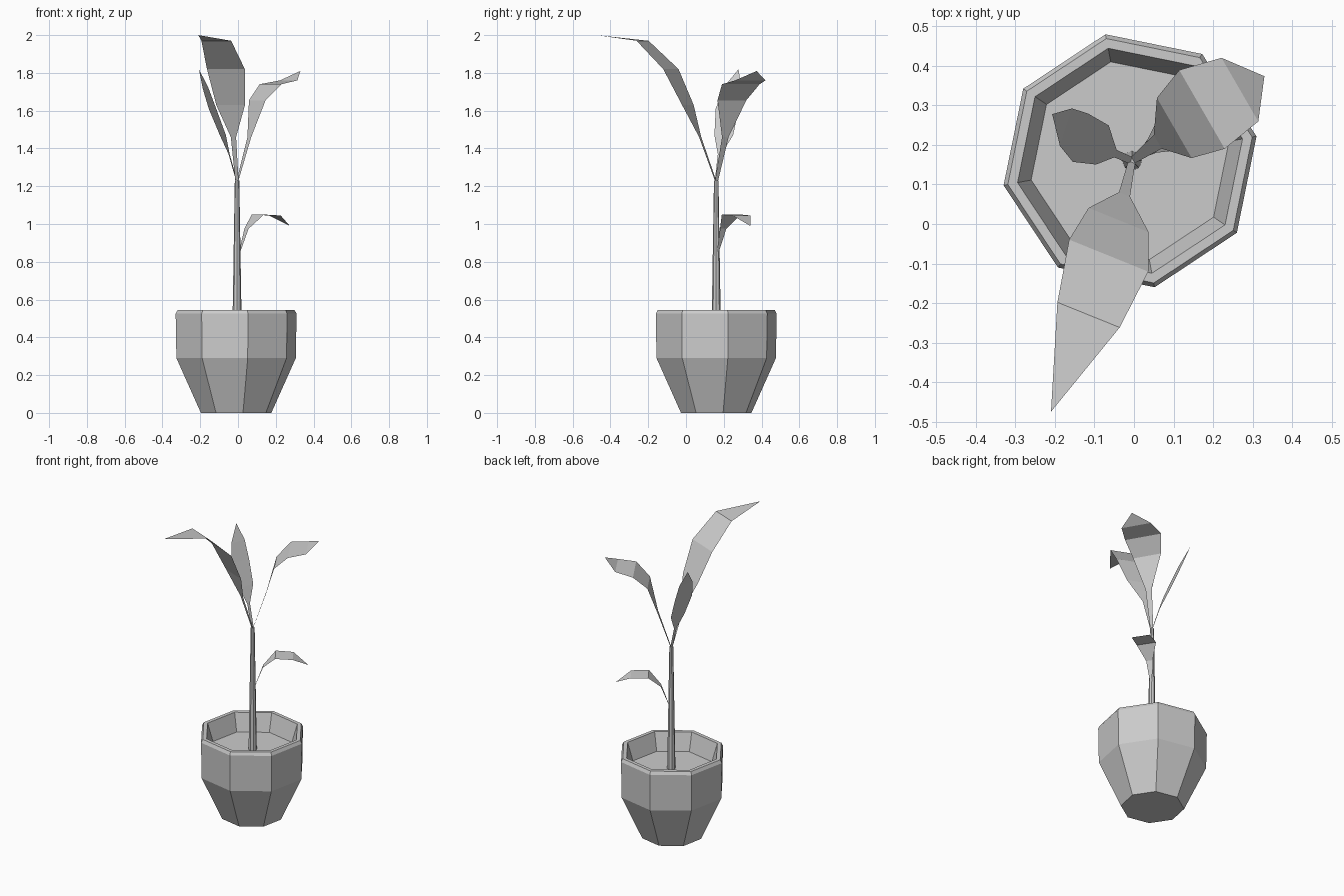
import bpy
import bmesh
from math import cos, sin, radians
from mathutils import Vector

default_cube = bpy.data.objects.get("Cube")
if default_cube:
    bpy.data.objects.remove(default_cube, do_unlink=True)

# One plain grey for every part
grey = bpy.data.materials.new("plain_grey")
grey.use_nodes = True
colour = (0.6, 0.6, 0.6, 1)
grey.diffuse_color = colour
grey.node_tree.nodes["Principled BSDF"].inputs["Base Color"].default_value = colour

AXIS = Vector((-0.01, 0.16, 0))


def finish(name, bm):
    mesh = bpy.data.meshes.new(name)
    bm.to_mesh(mesh)
    bm.free()
    mesh.materials.append(grey)
    obj = bpy.data.objects.new(name, mesh)
    bpy.context.collection.objects.link(obj)
    return obj


def ring(bm, radius, height, sides, turn, centre):
    angles = [radians(turn + 360 * i / sides) for i in range(sides)]
    return [bm.verts.new(centre + Vector((radius * cos(a), radius * sin(a), height)))
            for a in angles]


def lathe(name, profile, sides, turn=0, centre=AXIS):
    """Revolve (radius, height) pairs and close both ends."""
    bm = bmesh.new()
    rings = [ring(bm, r, z, sides, turn, centre) for r, z in profile]
    for low, high in zip(rings, rings[1:]):
        for i in range(sides):
            j = (i + 1) % sides
            bm.faces.new((low[i], low[j], high[j], high[i]))
    bm.faces.new(rings[0][::-1])
    bm.faces.new(rings[-1])
    return finish(name, bm)


def leaf(name, across, root, rows, tip):
    """Folded blade: rows are (x, y, z, half width), ending in a point."""
    bm = bmesh.new()
    side = Vector((cos(radians(across)), sin(radians(across)), 0))
    pairs = []
    for x, y, z, half in [root] + rows:
        middle = Vector((x, y, z))
        pairs.append((bm.verts.new(middle - side * half),
                      bm.verts.new(middle + side * half)))
    for (a, b), (d, c) in zip(pairs, pairs[1:]):
        bm.faces.new((a, b, c, d))
    bm.faces.new((*pairs[-1], bm.verts.new(tip)))
    return finish(name, bm)


# Faceted pot with a bevelled rim, its inner wall closing on the soil
lathe("pot", [(0.19, 0), (0.322, 0.29), (0.326, 0.525), (0.315, 0.545),
              (0.29, 0.545), (0.255, 0.43)], sides=8, turn=101)

# Tapered stem
lathe("stem", [(0.025, 0.43), (0.012, 1.23)], sides=8, centre=AXIS + Vector((0.005, 0, 0)))

# Three leaves from the top of the stem
crown = (-0.005, 0.16, 1.22, 0.009)
leaf("front_leaf", 158, crown,
     [(-0.024, 0.075, 1.46, 0.015), (-0.039, 0.01, 1.63, 0.082),
      (-0.064, -0.08, 1.82, 0.108), (-0.115, -0.23, 1.97, 0.085)],
     (-0.21, -0.475, 2))
leaf("back_left_leaf", -60, crown,
     [(0.06, 0.208, 1.46, 0.02), (0.102, 0.243, 1.655, 0.088),
      (0.172, 0.29, 1.74, 0.115), (0.268, 0.34, 1.76, 0.093)],
     (0.33, 0.374, 1.81))
leaf("back_right_leaf", 72, crown,
     [(-0.047, 0.178, 1.37, 0.01), (-0.08, 0.2, 1.47, 0.052),
      (-0.135, 0.218, 1.61, 0.064), (-0.172, 0.245, 1.72, 0.05)],
     (-0.207, 0.278, 1.82))

# Small leaf lower on the stem
leaf("low_leaf", -57, (0.008, 0.168, 0.85, 0.006),
     [(0.045, 0.197, 0.975, 0.02), (0.105, 0.24, 1.05, 0.06),
      (0.195, 0.295, 1.045, 0.057)],
     (0.274, 0.34, 0.99))
